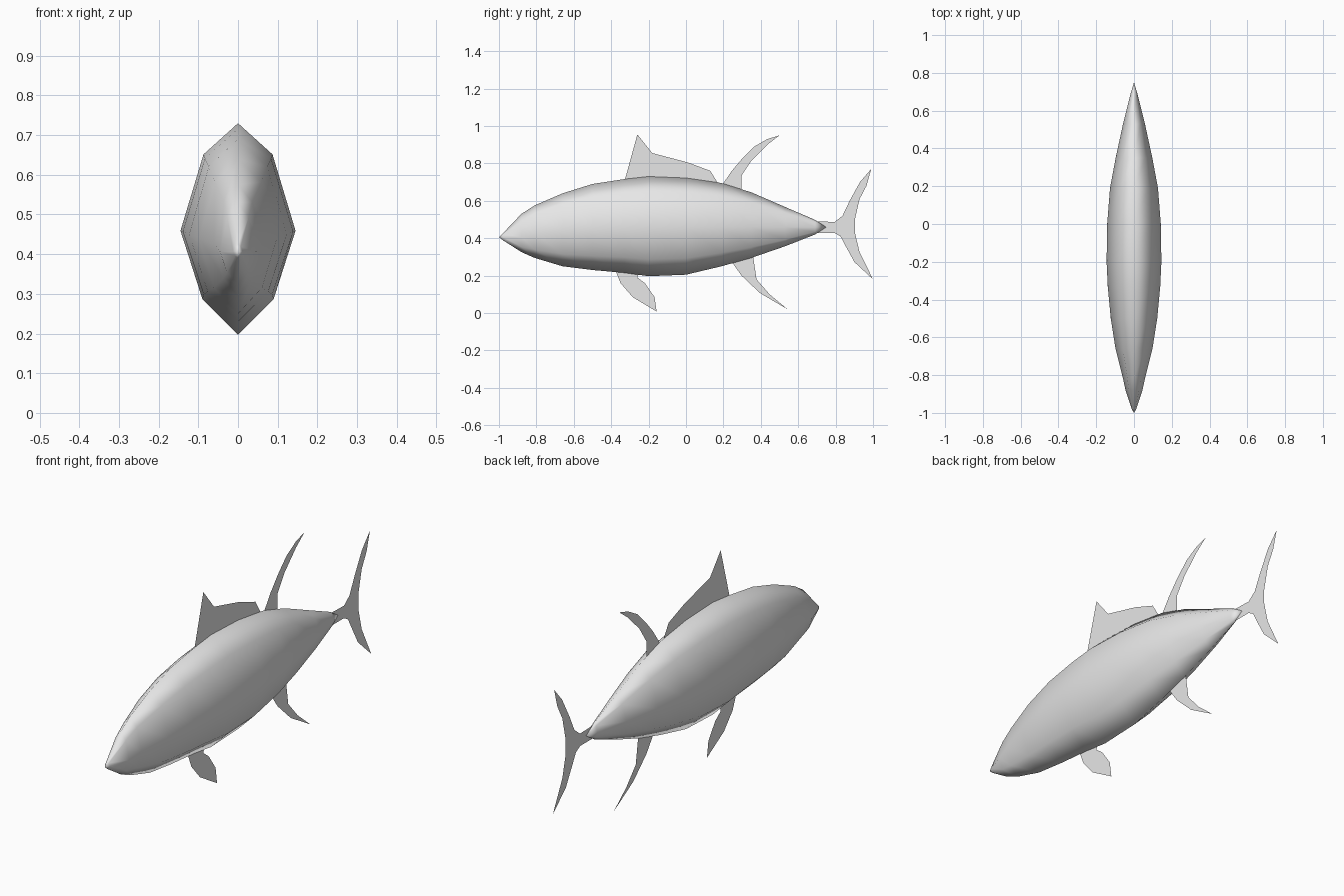
import bpy
import bmesh
import math

cube = bpy.data.objects.get("Cube")
if cube:
    bpy.data.objects.remove(cube, do_unlink=True)

# Single grey skin material
GREY = (0.8, 0.8, 0.8, 1)
skin = bpy.data.materials.new("grey_skin")
skin.use_nodes = True
skin.diffuse_color = GREY
bsdf = skin.node_tree.nodes["Principled BSDF"]
bsdf.inputs["Base Color"].default_value = GREY
bsdf.inputs["Roughness"].default_value = 0.6


def make_object(name, bm):
    mesh = bpy.data.meshes.new(name)
    bm.to_mesh(mesh)
    bm.free()
    mesh.materials.append(skin)
    obj = bpy.data.objects.new(name, mesh)
    bpy.context.collection.objects.link(obj)
    return obj


# Body stations: y, half width, belly z, widest z, back z
STATIONS = [
    (-0.98, 0.012, 0.39, 0.406, 0.425),
    (-0.88, 0.045, 0.326, 0.406, 0.53),
    (-0.81, 0.06, 0.295, 0.425, 0.575),
    (-0.66, 0.098, 0.25, 0.44, 0.64),
    (-0.5, 0.123, 0.23, 0.45, 0.69),
    (-0.33, 0.139, 0.215, 0.457, 0.716),
    (-0.2, 0.145, 0.197, 0.459, 0.73),
    (0.0, 0.142, 0.205, 0.46, 0.722),
    (0.19, 0.127, 0.25, 0.46, 0.695),
    (0.35, 0.097, 0.295, 0.46, 0.645),
    (0.53, 0.058, 0.357, 0.459, 0.567),
    (0.69, 0.018, 0.42, 0.459, 0.498),
]


def section(y, w, low, mid, high):
    """Eight-sided section with a keel along the back and belly."""
    up, down = high - mid, mid - low
    side = [(0.6 * w, mid + 0.71 * up), (w, mid), (0.62 * w, mid - 0.655 * down)]
    pts = [(0, high)] + side + [(0, low)] + [(-x, z) for x, z in reversed(side)]
    return [(x, y, z) for x, z in pts]


bm = bmesh.new()
rings = [[bm.verts.new(p) for p in section(*s)] for s in STATIONS]
for a, b in zip(rings, rings[1:]):
    for i in range(8):
        j = (i + 1) % 8
        bm.faces.new((a[i], a[j], b[j], b[i]))
# Pointed snout and closed tail root
for ring, tip in ((rings[0], (0, -1, 0.406)), (rings[-1], (0, 0.75, 0.459))):
    v = bm.verts.new(tip)
    for i in range(8):
        bm.faces.new((ring[i], ring[(i + 1) % 8], v))
bmesh.ops.recalc_face_normals(bm, faces=bm.faces)
for f in bm.faces:
    f.smooth = True
# Mouth crease along each side of the snout
for i in (2, 6):
    edge = bm.edges.get((rings[0][i], rings[1][i]))
    edge.smooth = False
make_object("body", bm)

# Flat fins in the centre plane: outlines as (y, z)
FINS = {
    "front_dorsal_fin": [
        (-0.33, 0.70), (-0.26, 0.955), (-0.18, 0.855), (0.01, 0.805),
        (0.13, 0.76), (0.17, 0.695), (0.1, 0.68)],
    "rear_dorsal_fin": [
        (0.19, 0.68), (0.245, 0.76), (0.30, 0.825), (0.365, 0.89),
        (0.435, 0.93), (0.5, 0.95), (0.435, 0.90), (0.35, 0.815),
        (0.297, 0.735), (0.297, 0.65)],
    "pelvic_fin": [
        (-0.38, 0.235), (-0.35, 0.16), (-0.285, 0.085), (-0.157, 0.008),
        (-0.168, 0.085), (-0.22, 0.16), (-0.26, 0.19), (-0.25, 0.23)],
    "anal_fin": [
        (0.24, 0.28), (0.297, 0.2), (0.395, 0.107), (0.543, 0.02),
        (0.447, 0.1), (0.377, 0.18), (0.358, 0.31)],
    "tail_fin": [
        (0.69, 0.49), (0.795, 0.487), (0.837, 0.52), (0.875, 0.6),
        (0.93, 0.7), (0.99, 0.77), (0.965, 0.68), (0.928, 0.61),
        (0.903, 0.5), (0.903, 0.43), (0.928, 0.325), (1.0, 0.18),
        (0.9, 0.273), (0.847, 0.37), (0.826, 0.41), (0.795, 0.428),
        (0.69, 0.428)],
}
for name, outline in FINS.items():
    bm = bmesh.new()
    face = bm.faces.new([bm.verts.new((0, y, z)) for y, z in outline])
    face.normal_update()
    if face.normal.x < 0:
        face.normal_flip()
    bmesh.ops.triangulate(bm, faces=bm.faces)
    make_object(name, bm)
